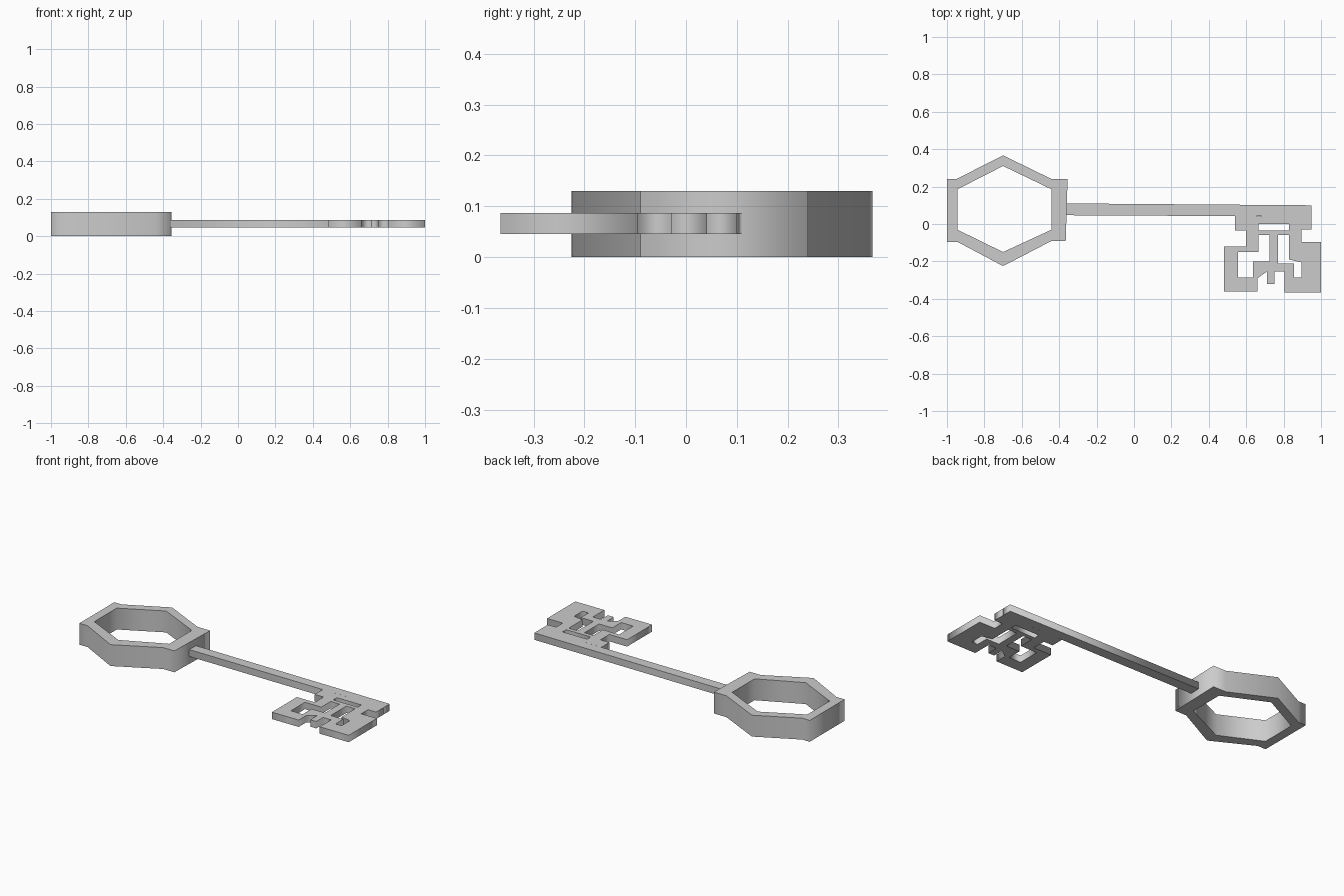
import bpy

if "Cube" in bpy.data.objects:
    bpy.data.objects.remove(bpy.data.objects["Cube"])


def plate(name, loops, z0, z1):
    """Extrude a filled outline (first loop) with holes (other loops)."""
    cu = bpy.data.curves.new(name, 'CURVE')
    cu.dimensions = '2D'
    cu.fill_mode = 'BOTH'
    cu.extrude = (z1 - z0) / 2
    for pts in loops:
        sp = cu.splines.new('POLY')
        sp.points.add(len(pts) - 1)
        for p, (x, y) in zip(sp.points, pts):
            p.co = (x, y, 0, 1)
        sp.use_cyclic_u = True
    ob = bpy.data.objects.new(name, cu)
    ob.location.z = (z0 + z1) / 2
    bpy.context.collection.objects.link(ob)
    bpy.ops.object.select_all(action='DESELECT')
    bpy.context.view_layer.objects.active = ob
    ob.select_set(True)
    bpy.ops.object.convert(target='MESH')
    return bpy.context.object


# hexagonal handle ring with flat side bars
ring_outer = [(-.70, .367), (-.95, .24), (-1, .24), (-1, -.095), (-.945, -.095),
              (-.70, -.225), (-.44, -.09), (-.365, -.09), (-.355, .24), (-.44, .24)]
ring_inner = [(-.70, .31), (-.945, .185), (-.945, -.03),
              (-.70, -.15), (-.44, -.03), (-.44, .185)]
plate("handle_ring", [ring_outer, ring_inner], 0, .13)

# shaft
plate("shaft", [[(-.362, .11), (.95, .10), (.95, .04), (-.362, .047)]], .045, .087)

# toothed bit hanging off the shaft end
bit_outer = [(.54, .042), (.95, .04), (.95, -.03), (.895, -.03), (.895, -.095), (1, -.095),
             (1, -.365), (.805, -.365), (.805, -.255), (.75, -.255), (.75, -.32),
             (.71, -.32), (.71, -.255), (.66, -.29), (.66, -.36), (.48, -.36),
             (.48, -.12), (.60, -.12), (.60, -.035), (.54, -.035)]
collar_hole = [(.665, 0), (.83, 0), (.83, -.035), (.665, -.035)]
left_hole = [(.665, -.06), (.725, -.06), (.725, -.20), (.635, -.20), (.635, -.285),
             (.555, -.285), (.555, -.15), (.665, -.15)]
right_hole = [(.77, -.06), (.83, -.06), (.83, -.19), (.895, -.205), (.895, -.285),
              (.855, -.285), (.855, -.21), (.77, -.21)]
plate("bit", [bit_outer, collar_hole, left_hole, right_hole], .045, .087)
